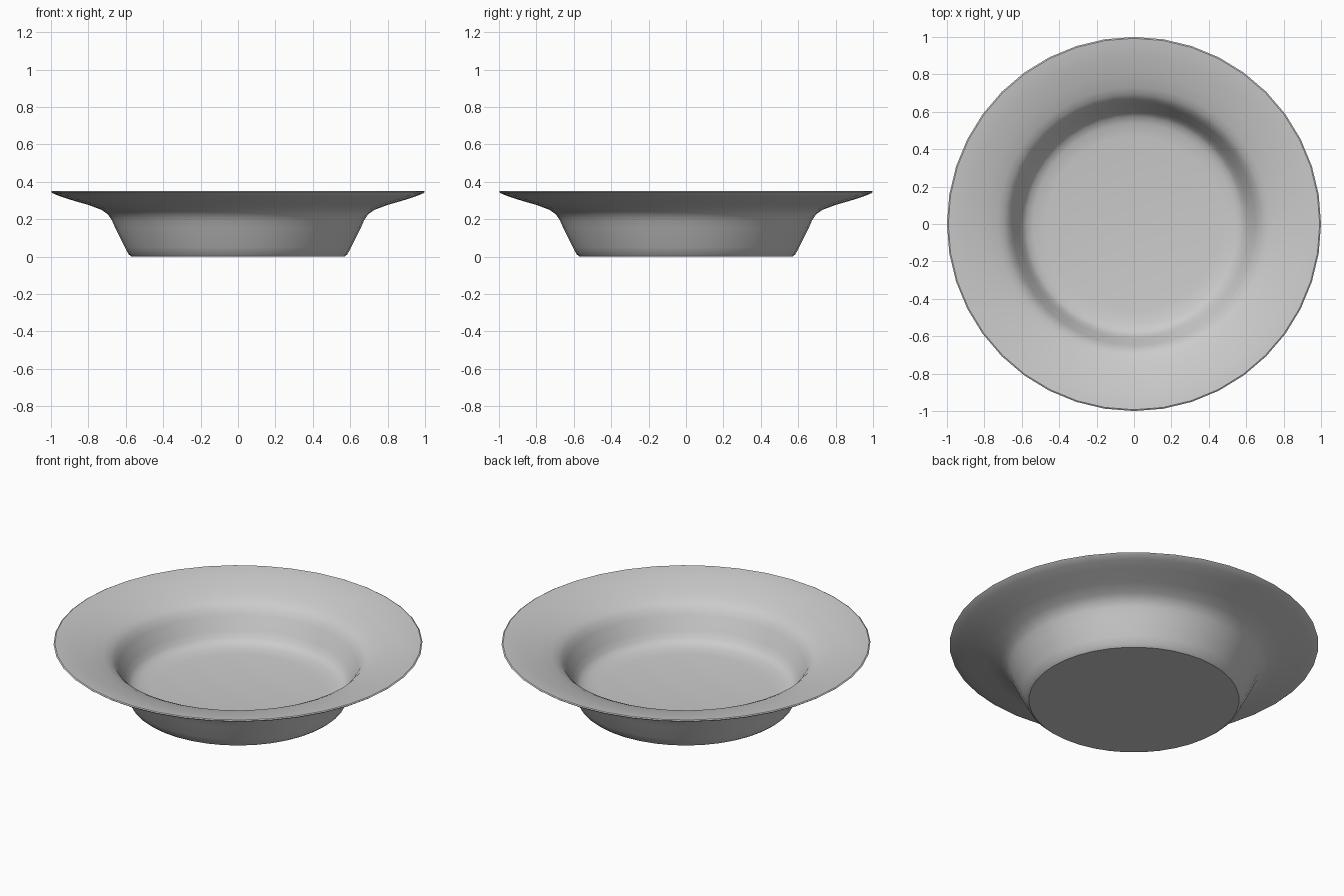
import bpy, bmesh, math

if "Cube" in bpy.data.objects:
    bpy.data.objects.remove(bpy.data.objects["Cube"])

SIDES = 40

# Cross-section (radius, height): outside from base to rim, then inside to floor
OUTSIDE = [(0.57, 0.0), (0.585, 0.012), (0.605, 0.05), (0.655, 0.15),
           (0.675, 0.195), (0.695, 0.225), (0.73, 0.25), (0.80, 0.276),
           (0.90, 0.305), (0.96, 0.325), (0.99, 0.338), (1.0, 0.346)]
INSIDE = [(0.993, 0.35), (0.96, 0.346), (0.90, 0.335), (0.80, 0.308),
          (0.73, 0.285), (0.695, 0.268), (0.67, 0.245), (0.65, 0.212),
          (0.615, 0.14), (0.595, 0.105), (0.575, 0.085), (0.54, 0.072),
          (0.47, 0.062)]


def lathe(name, profile, material):
    """Revolve a profile about z and close both ends with flat discs."""
    bm = bmesh.new()
    rings = []
    for r, z in profile:
        rings.append([bm.verts.new((r * math.cos(2 * math.pi * i / SIDES),
                                    r * math.sin(2 * math.pi * i / SIDES), z))
                      for i in range(SIDES)])
    for a, b in zip(rings, rings[1:]):
        for i in range(SIDES):
            j = (i + 1) % SIDES
            bm.faces.new((a[i], a[j], b[j], b[i]))
    bm.faces.new(rings[0][::-1])
    bm.faces.new(rings[-1])
    bmesh.ops.recalc_face_normals(bm, faces=bm.faces[:])
    mesh = bpy.data.meshes.new(name)
    bm.to_mesh(mesh)
    bm.free()
    mesh.materials.append(material)
    obj = bpy.data.objects.new(name, mesh)
    bpy.context.collection.objects.link(obj)
    return obj


# Glaze colour
glaze = bpy.data.materials.new("light_grey_glaze")
glaze.diffuse_color = (0.6, 0.6, 0.6, 1.0)
glaze.use_nodes = True
glaze.node_tree.nodes["Principled BSDF"].inputs["Base Color"].default_value = glaze.diffuse_color

# Wide-rimmed bowl
bowl = lathe("bowl", OUTSIDE + INSIDE, glaze)
bpy.context.view_layer.objects.active = bowl
bowl.select_set(True)
bpy.ops.object.shade_smooth_by_angle(angle=math.radians(35))
